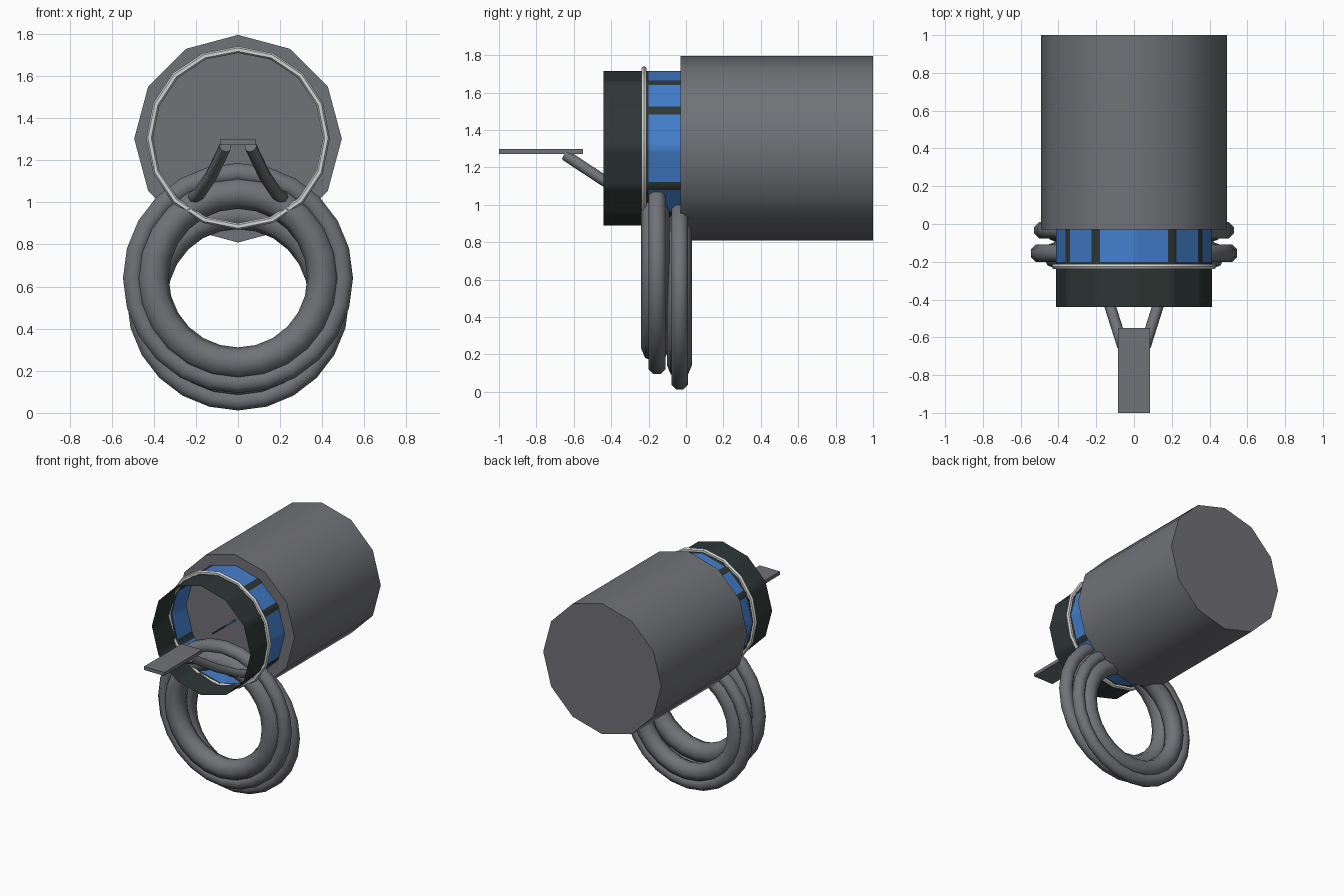
import bpy, bmesh, math
from mathutils import Vector, Matrix

if "Cube" in bpy.data.objects:
    bpy.data.objects.remove(bpy.data.objects["Cube"])

CZ = 1.302  # height of the barrel axis


def material(name, rgb):
    m = bpy.data.materials.new(name)
    m.diffuse_color = (*rgb, 1)
    m.use_nodes = True
    m.node_tree.nodes["Principled BSDF"].inputs["Base Color"].default_value = m.diffuse_color
    return m


GRAY = material("metal gray", (0.165, 0.168, 0.185))
BLUE = material("blue", (0.055, 0.21, 0.60))
DARK = material("dark green black", (0.026, 0.038, 0.036))
LIGHT = material("light gray", (0.65, 0.65, 0.65))


def finish(name, bm, mats, smooth=True):
    bmesh.ops.recalc_face_normals(bm, faces=bm.faces)
    me = bpy.data.meshes.new(name)
    bm.to_mesh(me)
    bm.free()
    ob = bpy.data.objects.new(name, me)
    bpy.context.collection.objects.link(ob)
    for m in mats:
        me.materials.append(m)
    if smooth:
        bpy.ops.object.select_all(action='DESELECT')
        ob.select_set(True)
        bpy.context.view_layer.objects.active = ob
        bpy.ops.object.shade_smooth_by_angle(angle=math.radians(50))
    return ob


def ring(name, major, minor, y, z, mat, sides, minor_sides, turn=0.0):
    """Torus whose axis runs along y."""
    bm = bmesh.new()
    grid = []
    for i in range(sides):
        a = 2 * math.pi * i / sides
        row = []
        for j in range(minor_sides):
            b = 2 * math.pi * j / minor_sides + turn
            r = major + minor * math.cos(b)
            row.append(bm.verts.new((r * math.sin(a), y + minor * math.sin(b), z + r * math.cos(a))))
        grid.append(row)
    for i in range(sides):
        for j in range(minor_sides):
            n, k = (i + 1) % sides, (j + 1) % minor_sides
            bm.faces.new((grid[i][j], grid[n][j], grid[n][k], grid[i][k]))
    return finish(name, bm, [mat])


def striped_tube(name, radius, rows):
    """Open twelve-sided tube: dark front, blue back with dark bars at the corners."""
    bm = bmesh.new()
    pts = []
    for k in range(12):
        for d in (-3.5, 0, 3.5):
            r = radius * math.cos(math.radians(15)) / math.cos(math.radians(15 - abs(d)))
            a = math.radians(30 * k + d)
            pts.append((r * math.sin(a), CZ + r * math.cos(a)))
    loops = [[bm.verts.new((x, y, z)) for x, z in pts] for y in rows]
    n = len(pts)
    for s in range(2):
        for i in range(n):
            j = (i + 1) % n
            f = bm.faces.new((loops[s][i], loops[s][j], loops[s + 1][j], loops[s + 1][i]))
            bar = i % 3 != 2 and (i // 3) % 3 != 0
            f.material_index = 1 if s == 1 and not bar else 0
    return finish(name, bm, [DARK, BLUE])


def pipe(name, points, radius):
    """Round bent rod through the given points."""
    cu = bpy.data.curves.new(name, 'CURVE')
    cu.dimensions = '3D'
    cu.bevel_depth = radius
    cu.bevel_resolution = 2
    cu.use_fill_caps = True
    sp = cu.splines.new('POLY')
    sp.points.add(len(points) - 1)
    for p, co in zip(sp.points, points):
        p.co = (*co, 1)
    ob = bpy.data.objects.new(name, cu)
    bpy.context.collection.objects.link(ob)
    cu.materials.append(GRAY)
    bpy.ops.object.select_all(action='DESELECT')
    ob.select_set(True)
    bpy.context.view_layer.objects.active = ob
    bpy.ops.object.convert(target='MESH')
    bpy.ops.object.shade_smooth_by_angle(angle=math.radians(50))


# Large closed barrel, twelve sides with one corner straight up
bm = bmesh.new()
bmesh.ops.create_cone(bm, cap_ends=True, segments=12, radius1=0.493, radius2=0.493, depth=1.03,
                      matrix=Matrix.Translation((0, 0.485, CZ)) @ Matrix.Rotation(math.pi / 2, 4, 'X'))
finish("barrel", bm, [GRAY])

# Open sleeve with blue collar, and the thin pin on its axis
striped_tube("sleeve", 0.412, (-0.44, -0.2, -0.03))
striped_tube("center_pin", 0.006, (-0.30, -0.15, -0.03))

# Light band around the sleeve
ring("band", 0.420, 0.016, -0.225, CZ + 0.003, LIGHT, 16, 6)

# Coiled loops hanging under the sleeve
ring("front_inner_coil", 0.405, 0.076, -0.165, 0.64, GRAY, 24, 8)
ring("front_outer_coil", 0.500, 0.050, -0.155, 0.64, GRAY, 24, 8, math.pi / 8)
ring("back_inner_coil", 0.400, 0.066, -0.035, 0.54, GRAY, 24, 8)
ring("back_outer_coil", 0.485, 0.047, -0.033, 0.54, GRAY, 24, 8, math.pi / 8)

# Flat plate in front
bm = bmesh.new()
bmesh.ops.create_cube(bm, size=1, matrix=Matrix.Translation((0, -0.775, 1.285))
                      @ Matrix.Diagonal((0.17, 0.45, 0.026, 1)))
finish("plate", bm, [GRAY], smooth=False)

# Two bent struts holding the plate
for side, label in ((-1, "left"), (1, "right")):
    pipe(label + "_strut", [(side * 0.06, -0.645, 1.265), (side * 0.125, -0.44, 1.13),
                            (side * 0.185, -0.27, 1.04), (side * 0.215, -0.20, 1.02),
                            (side * 0.225, -0.12, 1.01)], 0.030)
